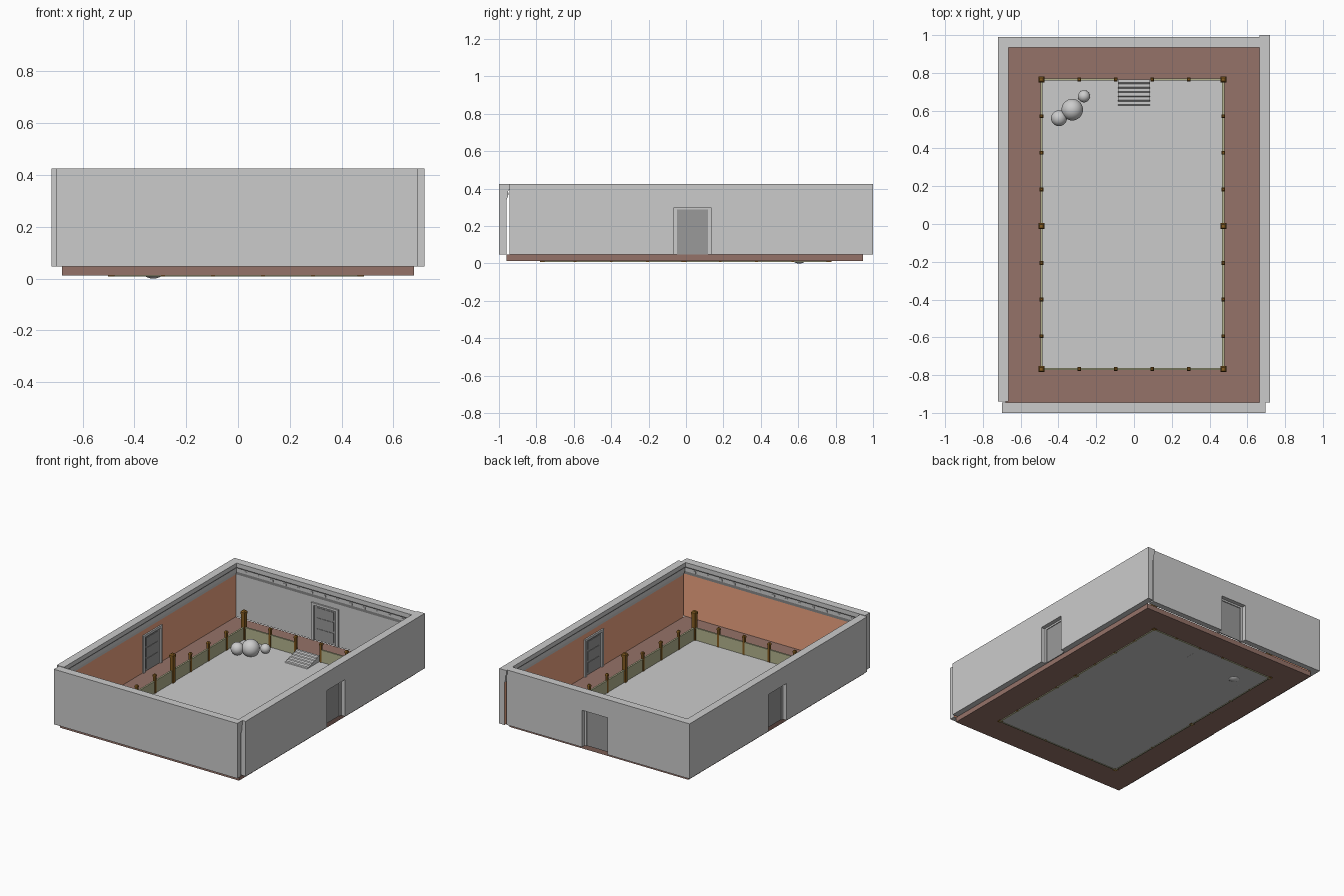
import bpy, bmesh, math

if "Cube" in bpy.data.objects:
    bpy.data.objects.remove(bpy.data.objects["Cube"])

def mat(name, c):
    m = bpy.data.materials.new(name)
    m.diffuse_color = (*c, 1)
    m.use_nodes = True
    m.node_tree.nodes["Principled BSDF"].inputs["Base Color"].default_value = m.diffuse_color
    return m

ORANGE = mat("orange_plaster", (0.85, 0.37, 0.22))
BROWN = mat("brown_walkway", (0.30, 0.17, 0.14))
WOOD = mat("wood", (0.24, 0.11, 0.015))
OLIVE = mat("olive_panel", (0.45, 0.45, 0.27))
DARK = mat("dark_door", (0.32, 0.32, 0.32))

def finish(name, bm, mats=()):
    bmesh.ops.recalc_face_normals(bm, faces=bm.faces)
    me = bpy.data.meshes.new(name)
    bm.to_mesh(me)
    bm.free()
    for m in mats:
        me.materials.append(m)
    ob = bpy.data.objects.new(name, me)
    bpy.context.collection.objects.link(ob)
    return ob

def add_box(bm, a, b):
    vs = bmesh.ops.create_cube(bm, size=1)["verts"]
    for v in vs:
        for i in range(3):
            v.co[i] = (a[i] + b[i]) / 2 + v.co[i] * abs(b[i] - a[i])
    return vs

def extrude(bm, profile, u0, u1, place, inner_mat=0):
    """Sweep a (depth, z) profile straight from u0 to u1; last edge before closing gets inner_mat."""
    rings = [[bm.verts.new(place(u, d, z)) for d, z in profile] for u in (u0, u1)]
    n = len(profile)
    for i in range(n):
        j = (i + 1) % n
        f = bm.faces.new((rings[0][i], rings[0][j], rings[1][j], rings[1][i]))
        if i == n - 2:
            f.material_index = inner_mat
    for r in rings:
        bm.faces.new(r)

# walls: u runs along the wall, d runs inward from the outer face
BASE, DOOR_TOP, TOP = 0.047, 0.30, 0.425
HALF = 0.098
def profile(z0):
    return [(0, z0), (0, TOP), (.055, TOP), (.055, .395), (.049, .388),
            (.049, .362), (.04, .338), (.04, z0)]

WALLS = {
    "left": (lambda u, d, z: (-.72 + d, u, z), -.94, .985, .035, 1),
    "right": (lambda u, d, z: (.72 - d, u, z), -.945, 1.0, .035, 1),
    "back": (lambda u, d, z: (u, .99 - d, z), -.72, .67, 0, 0),
    "front": (lambda u, d, z: (u, -1 + d, z), -.70, .695, None, 1),
}
for side, (place, u0, u1, door, inner) in WALLS.items():
    bm = bmesh.new()
    if door is None:
        extrude(bm, profile(BASE), u0, u1, place, inner)
    else:
        extrude(bm, profile(BASE), u0, door - HALF, place, inner)
        extrude(bm, profile(DOOR_TOP), door - HALF, door + HALF, place, inner)
        extrude(bm, profile(BASE), door + HALF, u1, place, inner)
    grey = bpy.data.materials.get("grey_wall") or mat("grey_wall", (.8, .8, .8))
    finish(side + "_wall", bm, (grey, ORANGE))

    # small cornice blocks on the short walls
    if side in ("back", "front"):
        bm = bmesh.new()
        for i in range(13):
            u = -.6 + i * .1
            add_box(bm, place(u - .01, .046, .366), place(u + .01, .052, .38))
        finish(side + "_cornice_blocks", bm)

    # door leaf and its frame
    if door is not None:
        bm = bmesh.new()
        h = HALF - .015
        for s in (-1, 1):
            add_box(bm, place(door + s * h, .028, BASE), place(door + s * (HALF + .004), .05, DOOR_TOP + .004))
        add_box(bm, place(door - h, .028, DOOR_TOP - .012), place(door + h, .05, DOOR_TOP + .004))
        finish(side + "_door_frame", bm)
        bm = bmesh.new()
        add_box(bm, place(door - h, .034, BASE), place(door + h, .040, DOOR_TOP - .012))
        for z0, z1 in ((.065, .13), (.145, .205), (.22, .275)):
            add_box(bm, place(door - h + .02, .039, z0), place(door + h - .02, .043, z1))
        finish(side + "_door", bm, (DARK,))

# walkway ring around the sunken floor
X0, X1, Y0, Y1 = -.49, .473, -.768, .765
bm = bmesh.new()
rings = []
for z in (.013, BASE):
    for xa, xb, ya, yb in ((-.68, .68, -.96, .945), (X0, X1, Y0, Y1)):
        rings.append([bm.verts.new((x, y, z)) for x, y in ((xa, ya), (xb, ya), (xb, yb), (xa, yb))])
for a, b in ((0, 1), (2, 3), (0, 2), (1, 3)):
    for i in range(4):
        j = (i + 1) % 4
        bm.faces.new((rings[a][i], rings[a][j], rings[b][j], rings[b][i]))
finish("walkway", bm, (BROWN,))

bm = bmesh.new()
add_box(bm, (X0, Y0, .011), (X1, Y1, .014))
finish("pit_floor", bm)

# fence panels, with a gap at the back for the stairs
runs = [((X0, Y0), (X1, Y0)), ((X0, Y0), (X0, Y1)), ((X1, Y0), (X1, Y1)),
        ((X0, Y1), (-.095, Y1)), ((.095, Y1), (X1, Y1))]
bm, rail = bmesh.new(), bmesh.new()
for (xa, ya), (xb, yb) in runs:
    add_box(bm, (xa - .004, ya - .004, .008), (xb + .004, yb + .004, .095))
    add_box(rail, (xa - .006, ya - .006, .092), (xb + .006, yb + .006, .099))
finish("fence_panels", bm, (OLIVE,))
finish("fence_rails", rail, (OLIVE,))

# fence posts: slim ones with small caps, tall ones at corners and middles
slim, tall = bmesh.new(), bmesh.new()
def post(bm, x, y, w, h, cap):
    add_box(bm, (x - w, y - w, .009), (x + w, y + w, h - cap))
    c = w * 1.3
    add_box(bm, (x - c, y - c, h - 1.6 * cap), (x + c, y + c, h - .6 * cap))
    r = bmesh.ops.create_cone(bm, segments=4, cap_ends=True, radius1=c * 1.35, radius2=c * .8, depth=.6 * cap)
    for v in r["verts"]:
        a, b = v.co.x, v.co.y
        k = math.sqrt(.5)
        v.co.x, v.co.y = x + (a - b) * k, y + (a + b) * k
        v.co.z += h - .3 * cap

for y in (Y0, Y1):
    for x in (-.29, -.096, .096, .29):
        post(slim, x, y, .0075, .145, .01)
for x in (X0, X1):
    for y in (.571, .377, .183, -.206, -.4, -.594):
        post(slim, x, y, .0075, .145, .01)
    for y in (Y0, -.011, Y1):
        post(tall, x, y, .0125, .212, .015)
finish("slim_posts", slim, (WOOD,))
finish("tall_posts", tall, (WOOD,))

# stairs: sloped-riser steps up to the walkway
bm = bmesh.new()
N, y0, y1, zb, zt = 6, .625, .765, .0105, .055
pts = [(y1, zb), (y0, zb)]
for i in range(N):
    ya = y0 + (y1 - y0) * i / N
    z = zb + (zt - zb) * (i + 1) / N
    pts += [(ya + .007, z), (ya + (y1 - y0) / N, z)]
extrude(bm, pts, -.085, .085, lambda u, d, z: (u, d, z))
finish("stairs", bm)

# round boulders
for i, (x, y, z, r) in enumerate(((-.327, .605, .057, .057), (-.397, .56, .052, .042), (-.265, .676, .043, .032))):
    bpy.ops.mesh.primitive_uv_sphere_add(segments=32, ring_count=16, radius=r, location=(x, y, z))
    bpy.context.object.name = f"boulder_{i + 1}"
    bpy.ops.object.shade_smooth()
